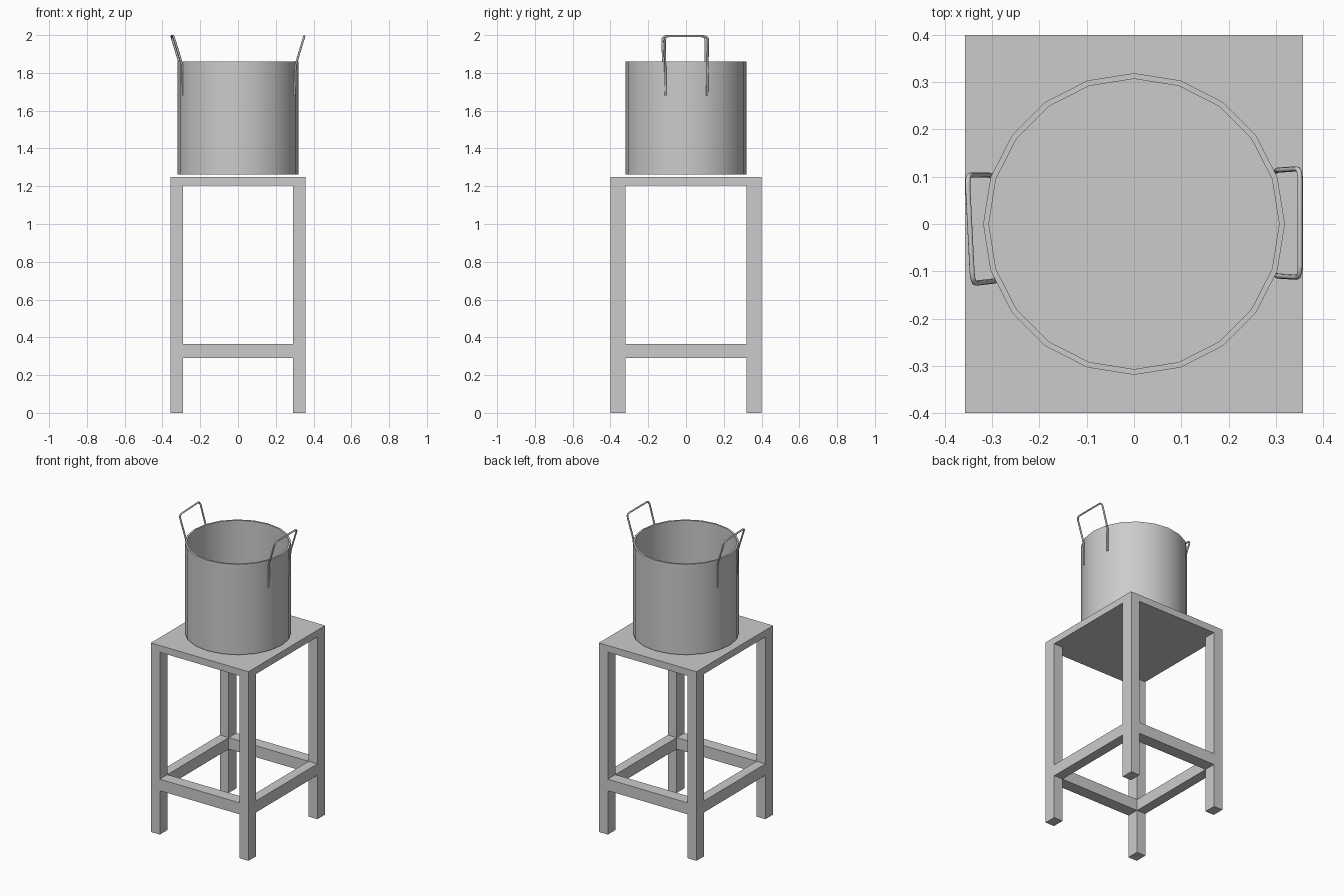
import bpy, bmesh, math
from mathutils import Vector

cube = bpy.data.objects.get("Cube")
if cube:
    bpy.data.objects.remove(cube, do_unlink=True)

metal = bpy.data.materials.new("grey_metal")
metal.use_nodes = True
GREY = (0.6, 0.6, 0.6, 1)
metal.diffuse_color = GREY
metal.node_tree.nodes["Principled BSDF"].inputs["Base Color"].default_value = GREY


def add(name, data):
    obj = bpy.data.objects.new(name, data)
    data.materials.append(metal)
    bpy.context.collection.objects.link(obj)
    return obj


def box(name, centre, size):
    bm = bmesh.new()
    bmesh.ops.create_cube(bm, size=1)
    bmesh.ops.scale(bm, vec=size, verts=bm.verts)
    bmesh.ops.translate(bm, vec=centre, verts=bm.verts)
    mesh = bpy.data.meshes.new(name)
    bm.to_mesh(mesh)
    bm.free()
    return add(name, mesh)


# Stool: slab, four legs and a ring of stretchers flush with the legs
HX, HY = 0.357, 0.4
LX, LY = 0.065, 0.08
SLAB_BOTTOM, SLAB_TOP = 1.205, 1.25
RAIL_Z, RAIL_H = 0.328, 0.076

box("stool_top", (0, 0, (SLAB_BOTTOM + SLAB_TOP) / 2), (2 * HX, 2 * HY, SLAB_TOP - SLAB_BOTTOM))
for sx, side in ((-1, "right"), (1, "left")):
    x = sx * (HX - LX / 2)
    for sy, end in ((-1, "front"), (1, "back")):
        y = sy * (HY - LY / 2)
        box(f"{end}_{side}_leg", (x, y, SLAB_BOTTOM / 2), (LX, LY, SLAB_BOTTOM))
    box(f"{side}_stretcher", (x, 0, RAIL_Z), (LX, 2 * (HY - LY), RAIL_H))
for sy, end in ((-1, "front"), (1, "back")):
    box(f"{end}_stretcher", (0, sy * (HY - LY / 2), RAIL_Z), (2 * (HX - LX), LY, RAIL_H))

# Pot: open vessel with a thin wall, rings joined from outer base to inner floor
SIDES = 20
rings = [(0.319, 1.262), (0.319, 1.86), (0.307, 1.86), (0.307, 1.274)]
bm = bmesh.new()
loops = []
for r, z in rings:
    angles = [2 * math.pi * i / SIDES for i in range(SIDES)]
    loops.append([bm.verts.new((r * math.cos(a), r * math.sin(a), z)) for a in angles])
for low, high in zip(loops, loops[1:]):
    for i in range(SIDES):
        j = (i + 1) % SIDES
        bm.faces.new((low[i], low[j], high[j], high[i]))
bm.faces.new(loops[0][::-1])
bm.faces.new(loops[-1])
pot_mesh = bpy.data.meshes.new("pot")
bm.to_mesh(pot_mesh)
bm.free()
pot = add("pot", pot_mesh)
bpy.context.view_layer.objects.active = pot
pot.select_set(True)
bpy.ops.object.shade_smooth_by_angle(angle=math.radians(30))
pot.select_set(False)


def rounded(points, radius, steps=4):
    """Round the inner corners of a path."""
    path = [points[0]]
    for a, b, c in zip(points, points[1:], points[2:]):
        p = b + (a - b).normalized() * radius
        q = b + (c - b).normalized() * radius
        for k in range(steps + 1):
            t = k / steps
            path.append(p.lerp(b, t).lerp(b.lerp(q, t), t))
    return path + [points[-1]]


# Handles: bent wire, upright on the wall and leaning outward above it
def handle(name, location, turn):
    half = [(-0.031, 0.11, 1.68), (-0.029, 0.112, 1.835), (0.019, 0.115, 1.9945)]
    corners = [Vector(p) for p in half]
    corners += [Vector((x, -y, z)) for x, y, z in reversed(half)]
    path = rounded(corners, 0.025)
    curve = bpy.data.curves.new(name, "CURVE")
    curve.dimensions = "3D"
    curve.bevel_depth = 0.0055
    curve.bevel_resolution = 2
    curve.use_fill_caps = True
    spline = curve.splines.new("POLY")
    spline.points.add(len(path) - 1)
    for point, p in zip(spline.points, path):
        point.co = (*p, 1)
    obj = add(name, curve)
    obj.location = location
    obj.rotation_euler.z = turn


handle("left_handle", (0.332, 0.002, 0), 0)
handle("right_handle", (-0.328, -0.01, 0), math.pi + 0.05)
